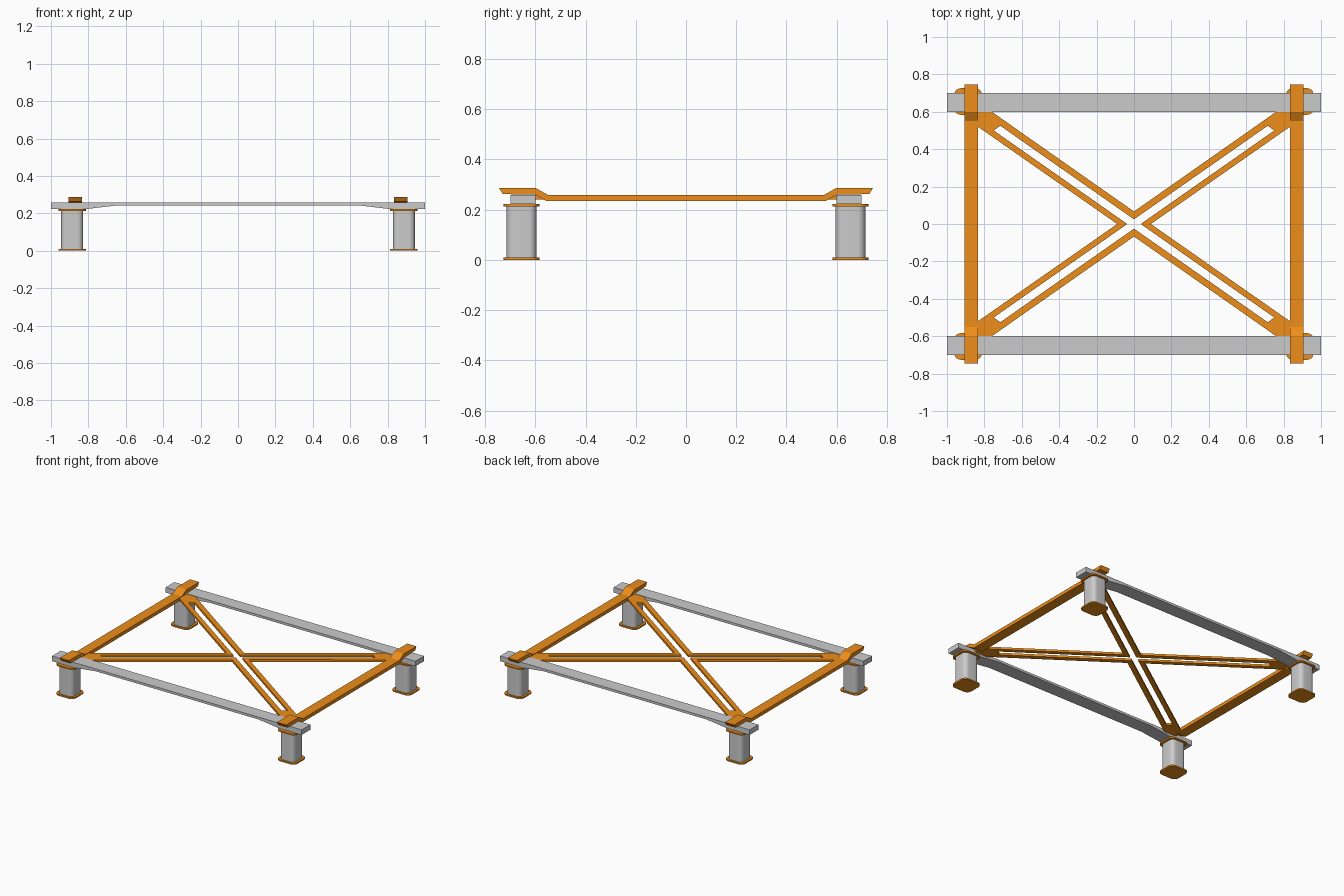
import bpy, bmesh
from mathutils import Vector

if "Cube" in bpy.data.objects:
    bpy.data.objects.remove(bpy.data.objects["Cube"])

orange = bpy.data.materials.new("orange")
orange.diffuse_color = (0.85, 0.27, 0.01, 1)
orange.use_nodes = True
orange.node_tree.nodes["Principled BSDF"].inputs["Base Color"].default_value = orange.diffuse_color


def prism(name, pts, vec, mat=None, open_center=False):
    """Extrude a closed outline of 3D points along vec."""
    bm = bmesh.new()
    face = bm.faces.new([bm.verts.new(p) for p in pts])
    ext = bmesh.ops.extrude_face_region(bm, geom=[face], use_keep_orig=True)
    new = [g for g in ext["geom"] if isinstance(g, bmesh.types.BMVert)]
    bmesh.ops.translate(bm, verts=new, vec=Vector(vec))
    if open_center:
        cut = [f for f in bm.faces if any(all(abs(v.co[i]) < 1e-5 for v in f.verts) for i in (0, 1))]
        bmesh.ops.delete(bm, geom=cut, context="FACES")
    bmesh.ops.recalc_face_normals(bm, faces=bm.faces)
    me = bpy.data.meshes.new(name)
    bm.to_mesh(me)
    bm.free()
    ob = bpy.data.objects.new(name, me)
    bpy.context.collection.objects.link(ob)
    if mat:
        me.materials.append(mat)
    return ob


def rounded_block(name, x, y, sx, sy, z0, z1, r, mat=None):
    """Upright block with rounded vertical corners."""
    bm = bmesh.new()
    bmesh.ops.create_cube(bm, size=1)
    for v in bm.verts:
        v.co = (x + v.co.x * sx, y + v.co.y * sy, z1 if v.co.z > 0 else z0)
    edges = [e for e in bm.edges if abs(e.verts[0].co.z - e.verts[1].co.z) > 1e-5]
    bmesh.ops.bevel(bm, geom=edges, offset=r, segments=6, profile=0.5, affect="EDGES")
    me = bpy.data.meshes.new(name)
    bm.to_mesh(me)
    bm.free()
    ob = bpy.data.objects.new(name, me)
    bpy.context.collection.objects.link(ob)
    if mat:
        me.materials.append(mat)
    bpy.ops.object.select_all(action="DESELECT")
    ob.select_set(True)
    bpy.context.view_layer.objects.active = ob
    bpy.ops.object.shade_smooth_by_angle(angle=0.6)


def mirrored(half):
    return half + [(-a, z) for a, z in reversed(half)]


# Legs with foot and cap plates
for sx in (-1, 1):
    for sy in (-1, 1):
        x, y = 0.887 * sx, 0.655 * sy
        rounded_block("leg", x, y, 0.118, 0.118, 0.01, 0.213, 0.03)
        rounded_block("foot_plate", x, y, 0.148, 0.142, 0.0, 0.01, 0.035, orange)
        rounded_block("cap_plate", x, y, 0.148, 0.142, 0.212, 0.222, 0.035, orange)

# Long beams, thinned from below in the middle
beam = mirrored([(-1, 0.259), (-1, 0.222), (-0.82, 0.222), (-0.65, 0.242)])
for y in (-0.7, 0.6):
    prism("long_beam", [(a, y, z) for a, z in beam], (0, 0.1, 0))

# Cross beams with raised ends resting on the long beams
cross = [(-0.555, 0.234), (-0.6, 0.26), (-0.73, 0.262), (-0.745, 0.287), (-0.6, 0.287), (-0.55, 0.259)]
cross = cross + [(-a, z) for a, z in reversed(cross)]
for x in (-0.907, 0.833):
    prism("cross_beam", [(x, a, z) for a, z in cross], (0.074, 0, 0), orange)

# Slotted diagonal brace: one quarter, mirrored both ways
quarter = [(0, 0.067), (0.762, 0.601), (0.86, 0.601), (0.86, 0.538), (0.09, 0),
           (0.036, 0), (0.75, 0.5), (0.715, 0.525), (0, 0.025)]
brace = prism("diagonal_brace", [(a, b, 0.241) for a, b in quarter], (0, 0, 0.015), orange, True)
mod = brace.modifiers.new("mirror", "MIRROR")
mod.use_axis = (True, True, False)
